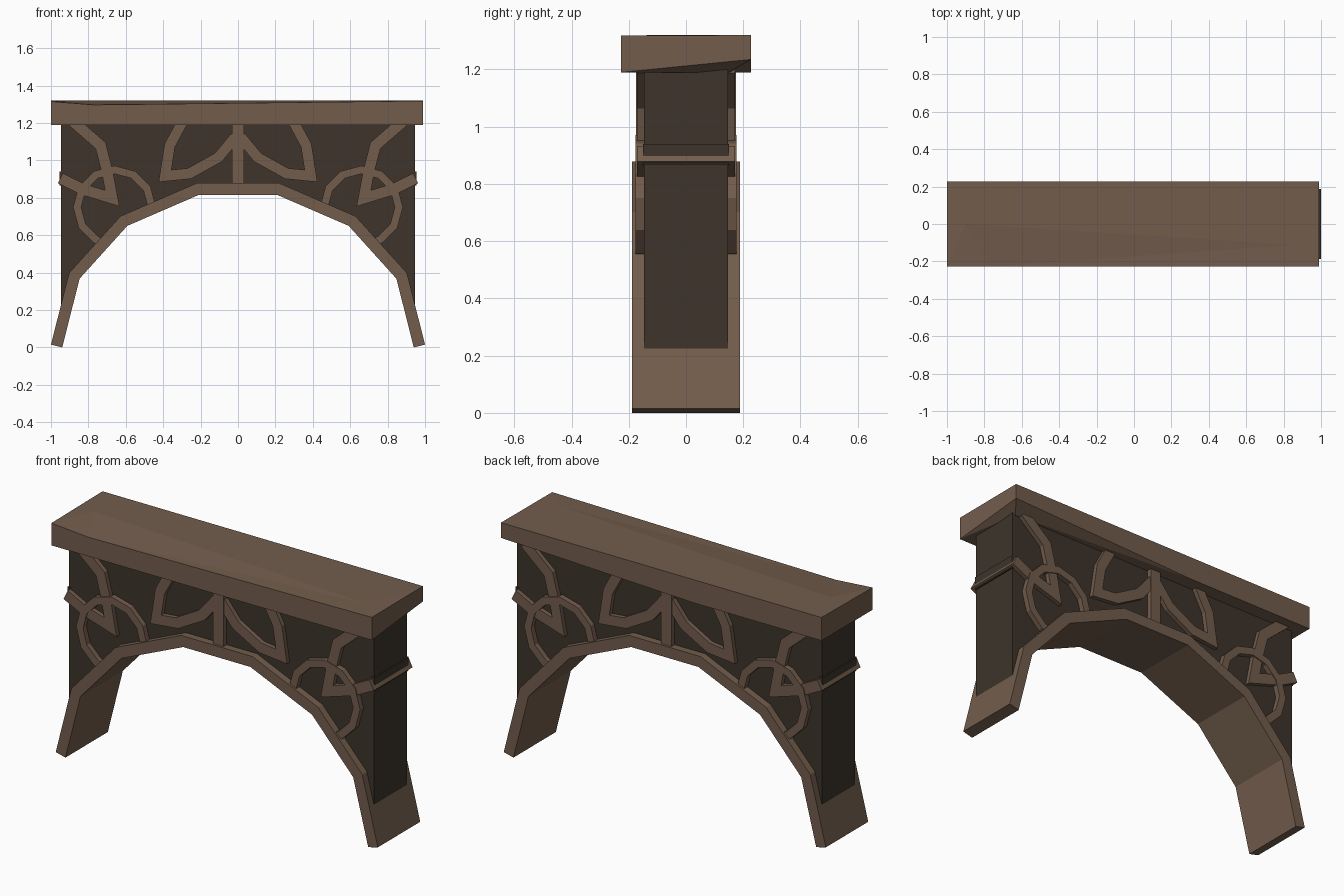
import bpy, bmesh, math
from mathutils import Vector

if "Cube" in bpy.data.objects:
    bpy.data.objects.remove(bpy.data.objects["Cube"])


def material(name, color):
    m = bpy.data.materials.new(name)
    m.diffuse_color = color
    m.use_nodes = True
    m.node_tree.nodes["Principled BSDF"].inputs["Base Color"].default_value = m.diffuse_color
    return m


BROWN = material("brown_wood", (0.17, 0.11, 0.073, 1))
DARK = material("dark_panel", (0.047, 0.034, 0.024, 1))


def make(name, verts, faces, mat):
    bm = bmesh.new()
    vs = [bm.verts.new(v) for v in verts]
    for f in faces:
        bm.faces.new([vs[i] for i in f])
    bmesh.ops.recalc_face_normals(bm, faces=bm.faces)
    me = bpy.data.meshes.new(name)
    bm.to_mesh(me)
    bm.free()
    me.materials.append(mat)
    ob = bpy.data.objects.new(name, me)
    bpy.context.collection.objects.link(ob)
    return ob


def strip(name, pairs, depth, mat):
    """Solid ribbon: each pair is two (x, z) points, extruded to y = +-depth."""
    verts, faces = [], []
    for a, b in pairs:
        verts += [(a[0], -depth, a[1]), (b[0], -depth, b[1]),
                  (b[0], depth, b[1]), (a[0], depth, a[1])]
    n = len(pairs)
    for i in range(n - 1):
        for k in range(4):
            l = (k + 1) % 4
            faces.append((4 * i + k, 4 * i + l, 4 * i + 4 + l, 4 * i + 4 + k))
    faces += [(0, 1, 2, 3), tuple(4 * (n - 1) + k for k in range(4))]
    return make(name, verts, faces, mat)


def band(name, path, width, depth, mat=BROWN):
    """Ribbon of constant width along an (x, z) path with mitred corners."""
    p = [Vector(q) for q in path]
    pairs = []
    for i, q in enumerate(p):
        d0 = (q - p[max(i - 1, 0)]) if i else p[1] - q
        d1 = (p[i + 1] - q) if i < len(p) - 1 else d0
        n0 = Vector((-d0.y, d0.x)).normalized()
        n1 = Vector((-d1.y, d1.x)).normalized()
        m = (n0 + n1).normalized()
        off = m * (width / 2 / m.dot(n1))
        pairs.append((q + off, q - off))
    return strip(name, pairs, depth, mat)


def flip(path):
    return [(-x, z) for x, z in path]


# Arch band
half = [(-0.97, 0.0075), (-0.875, 0.383), (-0.61, 0.676), (-0.215, 0.847)]
arch = half + flip(half)[::-1]
band("arch", arch, 0.062, 0.188)

# Dark panel filling between arch and beam
low = [(-0.947, 0.10)] + arch[1:-1] + [(0.947, 0.10)]
strip("panel", [(q, (q[0], 1.2)) for q in low], 0.147, DARK)

# Centre post
band("centre_post", [(0, 0.85), (0, 1.2)], 0.066, 0.175)

# Carved trims, mirrored left and right
hook = [(-0.95, 0.905), (-0.835, 0.847), (-0.672, 0.797), (-0.70, 0.945),
        (-0.735, 1.08), (-0.885, 1.21)]
leaf = [(-0.295, 1.21), (-0.365, 1.08), (-0.39, 0.917), (-0.26, 0.93),
        (-0.105, 1.016), (-0.015, 1.125)]
ring = [(-0.66 + 0.2 * math.cos(math.radians(a)), 0.75 + 0.2 * math.sin(math.radians(a)))
        for a in range(0, 241, 30)] + [(-0.725, 0.56)]
for side, f in (("left", lambda p: p), ("right", flip)):
    band(side + "_hook_trim", f(hook), 0.06, 0.172)
    band(side + "_leaf_trim", f(leaf), 0.058, 0.172)
    band(side + "_ring_trim", f(ring), 0.042, 0.177)
    band(side + "_side_strap", f([(-0.954, 0.903), (-0.93, 0.903)]), 0.074, 0.15, DARK)

# Top beam with a shallow dent on top and a chipped rear corner
verts = [(-1, -.227, 1.315), (-.77, -.227, 1.297), (.99, -.227, 1.318),
         (.99, .227, 1.32), (-1, .227, 1.32), (-.9, 0, 1.32), (.87, -.11, 1.32),
         (-1, -.227, 1.19), (.99, -.227, 1.19), (.99, .227, 1.235),
         (-.2, .227, 1.19), (-1, .227, 1.19), (.93, .15, 1.19)]
faces = [(0, 1, 5), (1, 6, 5), (1, 2, 6), (2, 3, 6), (6, 3, 4, 5), (5, 4, 0),
         (7, 8, 2, 1, 0), (8, 9, 3, 2), (9, 10, 11, 4, 3), (11, 7, 0, 4),
         (7, 11, 10, 12, 8), (8, 12, 9), (12, 10, 9)]
make("top_beam", verts, faces, BROWN)
